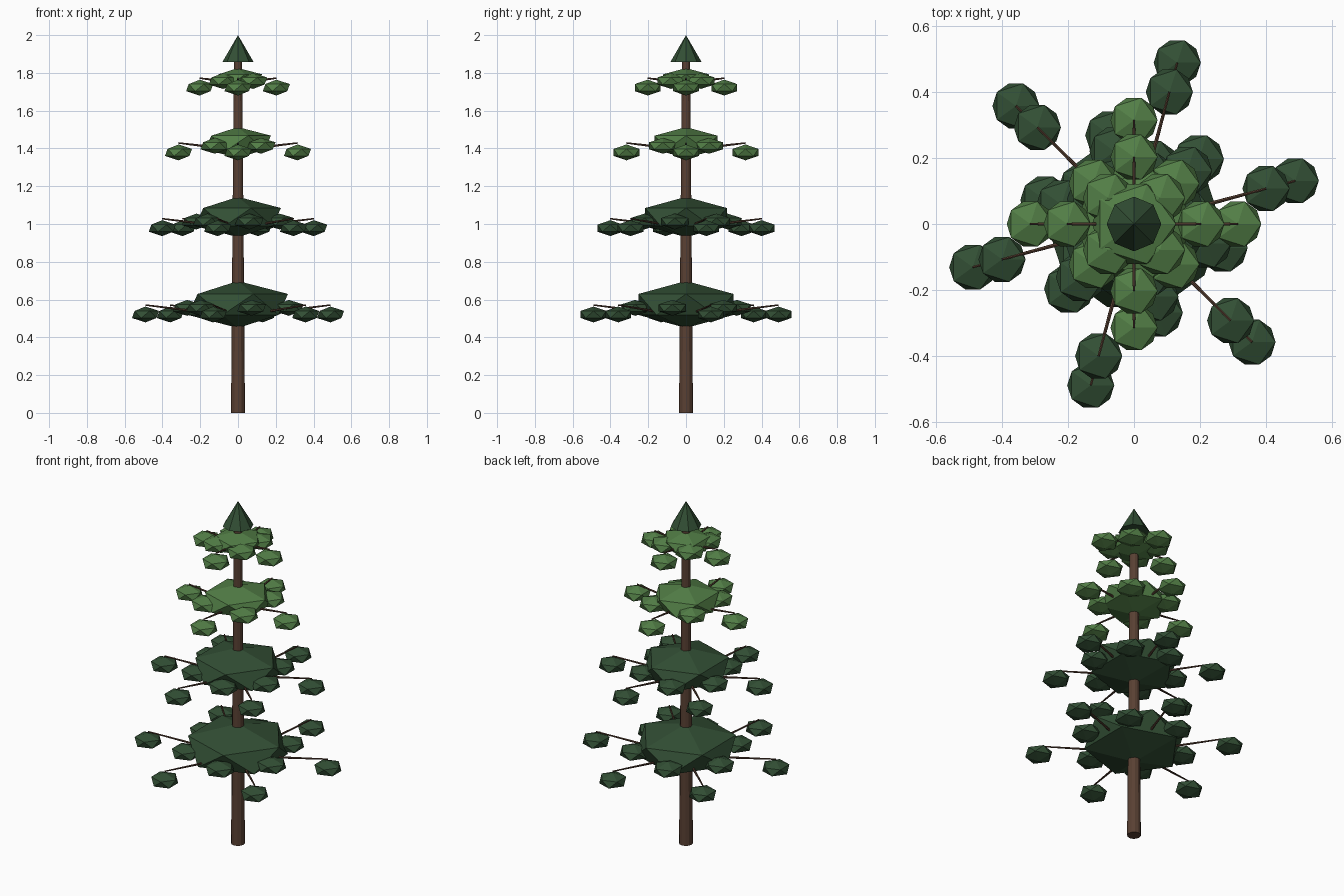
import bpy
from math import sin, cos, radians
from mathutils import Vector

if "Cube" in bpy.data.objects:
    bpy.data.objects.remove(bpy.data.objects["Cube"])


def material(name, rgb):
    m = bpy.data.materials.new(name)
    m.diffuse_color = (*rgb, 1)
    m.use_nodes = True
    m.node_tree.nodes["Principled BSDF"].inputs["Base Color"].default_value = m.diffuse_color
    return m


bark = material("bark", (0.10, 0.052, 0.033))
dark = material("dark_needles", (0.032, 0.078, 0.035))
light = material("light_needles", (0.085, 0.21, 0.062))


def finish(name, mat):
    ob = bpy.context.object
    ob.name = name
    ob.data.materials.append(mat)
    return ob


def clump(name, loc, r, h, mat):
    # flattened icosahedron of foliage
    bpy.ops.mesh.primitive_ico_sphere_add(subdivisions=1, radius=1, location=loc)
    finish(name, mat).scale = (r, r, h)


def tapered(name, a, b, r1, r2, sides, mat):
    # tapered stick between two points
    a, b = Vector(a), Vector(b)
    d = b - a
    bpy.ops.mesh.primitive_cone_add(vertices=sides, radius1=r1, radius2=r2,
                                    depth=d.length, location=(a + b) / 2)
    finish(name, mat).rotation_euler = d.to_track_quat('Z', 'Y').to_euler()


def polar(r, deg, z):
    return (r * cos(radians(deg)), r * sin(radians(deg)), z)


# trunk and pointed top
tapered("trunk", (0, 0, 0), (0, 0, 1.88), 0.037, 0.022, 12, bark)
bpy.ops.mesh.primitive_cone_add(vertices=8, radius1=0.083, depth=0.143,
                                location=(0, 0, 1.9285))
finish("tree_tip", dark)

# tiers: core z, core radius, branch tip z, reach, count, first angle, needles
tiers = [
    (0.574, 0.296, 0.571, 0.507, 6, 15, dark),
    (1.037, 0.254, 1.028, 0.415, 6, 15, dark),
    (1.431, 0.195, 1.429, 0.315, 4, 0, light),
    (1.766, 0.142, 1.772, 0.203, 4, 0, light),
]
for t, (z, core, tip, reach, n, first, mat) in enumerate(tiers, 1):
    clump(f"core_{t}", (0, 0, z), core, core * 0.42, mat)
    step = 360 / n
    for i in range(n):
        a = first + i * step
        tapered(f"branch_{t}_{i}", (0, 0, tip - 0.12 * reach), polar(reach, a, tip),
                0.009, 0.004, 6, bark)
        clump(f"outer_clump_{t}_{i}", polar(reach, a, tip - 0.05), 0.08, 0.042, mat)
        clump(f"inner_clump_{t}_{i}", polar(reach * 0.55, a + step / 2, tip - 0.015),
              0.085, 0.042, mat)
